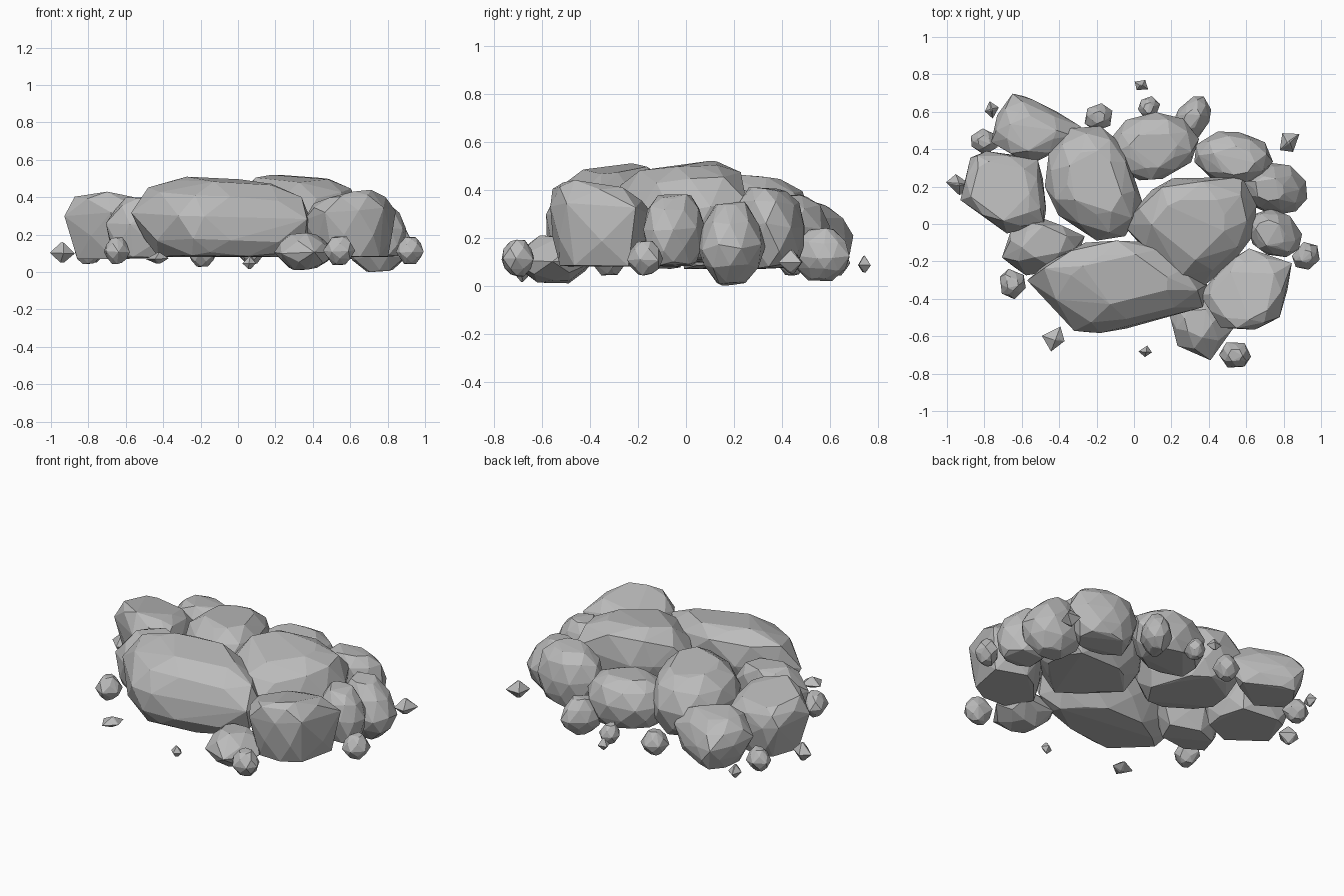
import bpy
import bmesh
import math
import random
from mathutils import Vector

random.seed(7)

if "Cube" in bpy.data.objects:
    bpy.data.objects.remove(bpy.data.objects["Cube"], do_unlink=True)

# One plain stone colour
stone = bpy.data.materials.new("stone_grey")
stone.use_nodes = True
stone.diffuse_color = (.5, .5, .5, 1)
stone.node_tree.nodes["Principled BSDF"].inputs["Base Color"].default_value = (.5, .5, .5, 1)

# Side profiles: (height fraction, footprint scale, use edge midpoints)
ROUND = [(0, .42, False), (.2, .88, True), (.46, 1.03, False), (.76, .9, True), (1, .46, False)]
BROAD = [(0, .74, False), (.22, .98, True), (.54, 1.03, False), (.84, .94, True), (1, .56, False)]
BOXY = [(0, .82, False), (.3, 1, True), (.7, 1.03, False), (.9, .98, True), (1, .72, False)]
SHARD = [(0, .3, True), (.45, 1.05, False), (1, .2, True)]


def ellipse(x, y, rx, ry, turn=0, sides=9):
    """Footprint of a simple oval stone."""
    spin = math.radians(turn)
    points = []
    for i in range(sides):
        a = math.tau * (i + random.uniform(-.15, .15)) / sides
        u, v = rx * math.cos(a), ry * math.sin(a)
        points.append((x + u * math.cos(spin) - v * math.sin(spin),
                       y + u * math.sin(spin) + v * math.cos(spin)))
    return points


def rock(name, footprint, low, high, profile=ROUND, lean=(0, 0), tilt=(0, 0)):
    """Chipped convex stone: stacked footprints, leaning and tilting towards the top."""
    outline = [Vector(p) for p in footprint]
    centre = sum(outline, Vector((0, 0))) / len(outline)
    points = []
    for level, scale, midpoints in profile:
        for i, corner in enumerate(outline):
            p = corner - centre
            if midpoints:
                p = (corner + outline[i - 1]) / 2 - centre
            p = p * scale * random.uniform(.97, 1.02) + Vector(lean) * level ** 2
            z = low + (high - low) * (level + random.uniform(-.04, .04))
            z += level * p.dot(Vector(tilt))
            points.append(Vector((p.x, p.y, z)))

    # Fit the height exactly, keeping the tilt
    bottom = min(p.z for p in points)
    top = max(p.z for p in points)
    middle = (low + high) / 2
    bm = bmesh.new()
    for p in points:
        z = low + (p.z - bottom) / (top - bottom) * (high - low)
        bm.verts.new((p.x, p.y, z - middle))
    bmesh.ops.convex_hull(bm, input=bm.verts)
    loose = [v for v in bm.verts if not v.link_faces]
    bmesh.ops.delete(bm, geom=loose, context="VERTS")
    bmesh.ops.dissolve_limit(bm, angle_limit=math.radians(5), verts=bm.verts, edges=bm.edges)
    bmesh.ops.recalc_face_normals(bm, faces=bm.faces)

    mesh = bpy.data.meshes.new(name)
    bm.to_mesh(mesh)
    bm.free()
    mesh.materials.append(stone)
    obj = bpy.data.objects.new(name, mesh)
    obj.location = (centre.x, centre.y, middle)
    bpy.context.collection.objects.link(obj)


# Large boulders with individual footprints
rock("front_boulder",
     [(-.56, -.32), (-.45, -.23), (-.26, -.12), (.07, -.12), (.22, -.21),
      (.37, -.34), (.36, -.46), (.1, -.53), (-.18, -.6), (-.31, -.58)],
     low=.08, high=.51, profile=BROAD, lean=(0, .06), tilt=(-.09, .1))
rock("middle_right_boulder",
     [(-.04, 0), (.11, .18), (.22, .24), (.58, .24), (.66, .1),
      (.65, -.06), (.54, -.2), (.37, -.33), (.18, -.26)],
     low=.1, high=.52, profile=BROAD, lean=(-.04, 0), tilt=(0, .18))
rock("middle_left_boulder",
     [(-.47, .2), (-.45, .38), (-.34, .5), (-.18, .52), (-.06, .42),
      (-.01, .25), (.05, .1), (-.05, -.06), (-.2, -.08), (-.4, .05)],
     low=.09, high=.47, profile=BROAD, tilt=(0, -.05))
rock("left_boulder",
     [(-.9, .13), (-.85, .35), (-.77, .39), (-.5, .34),
      (-.46, .15), (-.47, .01), (-.66, -.05)],
     low=.07, high=.43, profile=BOXY, lean=(-.04, 0), tilt=(-.05, -.2))
rock("right_front_boulder",
     [(.37, -.37), (.52, -.2), (.63, -.13), (.85, -.21),
      (.79, -.49), (.66, -.56), (.48, -.55)],
     low=.08, high=.44, profile=BOXY, lean=(-.03, -.01), tilt=(.22, -.2))
rock("back_left_boulder",
     [(-.75, .45), (-.72, .59), (-.64, .7), (-.53, .67),
      (-.28, .53), (-.31, .45), (-.55, .33)],
     low=.07, high=.36, profile=BROAD, lean=(-.02, -.03), tilt=(0, -.2))
rock("left_front_boulder",
     [(-.71, -.19), (-.66, -.04), (-.5, .02), (-.28, -.08), (-.34, -.24), (-.58, -.28)],
     low=.07, high=.4, profile=BROAD, lean=(.02, .04))
rock("front_stone",
     [(.2, -.5), (.25, -.41), (.45, -.4), (.53, -.56), (.41, -.73), (.24, -.65)],
     low=.01, high=.21, lean=(-.01, .02))

# Rounder boulders along the back and the right side
rock("back_middle_boulder", ellipse(.1, .42, .24, .18, turn=10),
     low=.09, high=.38, profile=BROAD, lean=(0, -.02))
rock("back_right_boulder", ellipse(.53, .36, .21, .14, turn=-5),
     low=.07, high=.41, profile=BROAD, lean=(0, -.02))
rock("right_back_boulder", ellipse(.76, .19, .18, .14, turn=-15),
     low=0, high=.35, lean=(-.04, 0))
rock("right_boulder", ellipse(.76, -.05, .15, .12, turn=-30),
     low=.08, high=.38, profile=BROAD, lean=(-.03, 0))
rock("back_stone", ellipse(.31, .56, .13, .09, turn=60),
     low=.02, high=.24)

# Pebbles around the rim: x, y, radius, middle height
pebbles = [(.54, -.7, .085, .115), (.92, -.17, .08, .115), (-.65, -.32, .08, .115),
           (-.8, .44, .075, .11), (-.19, .57, .08, .1), (.08, .62, .065, .1)]
for number, (x, y, radius, height) in enumerate(pebbles):
    rock(f"pebble_{number + 1}", ellipse(x, y, radius, radius * .9, turn=number * 50, sides=6),
         height - radius * .9, height + radius * .9)

# Small sharp chips lying furthest out: x, y, radius, half height, middle height
chips = [(-.94, .21, .065, .055, .105), (.83, .44, .065, .05, .1), (-.43, -.61, .07, .03, .075),
         (-.76, .61, .045, .04, .09), (.04, .74, .04, .035, .09), (.06, -.68, .035, .035, .05)]
for number, (x, y, radius, rise, height) in enumerate(chips):
    rock(f"chip_{number + 1}", ellipse(x, y, radius, radius * .85, turn=number * 35, sides=4),
         height - rise, height + rise, profile=SHARD)
